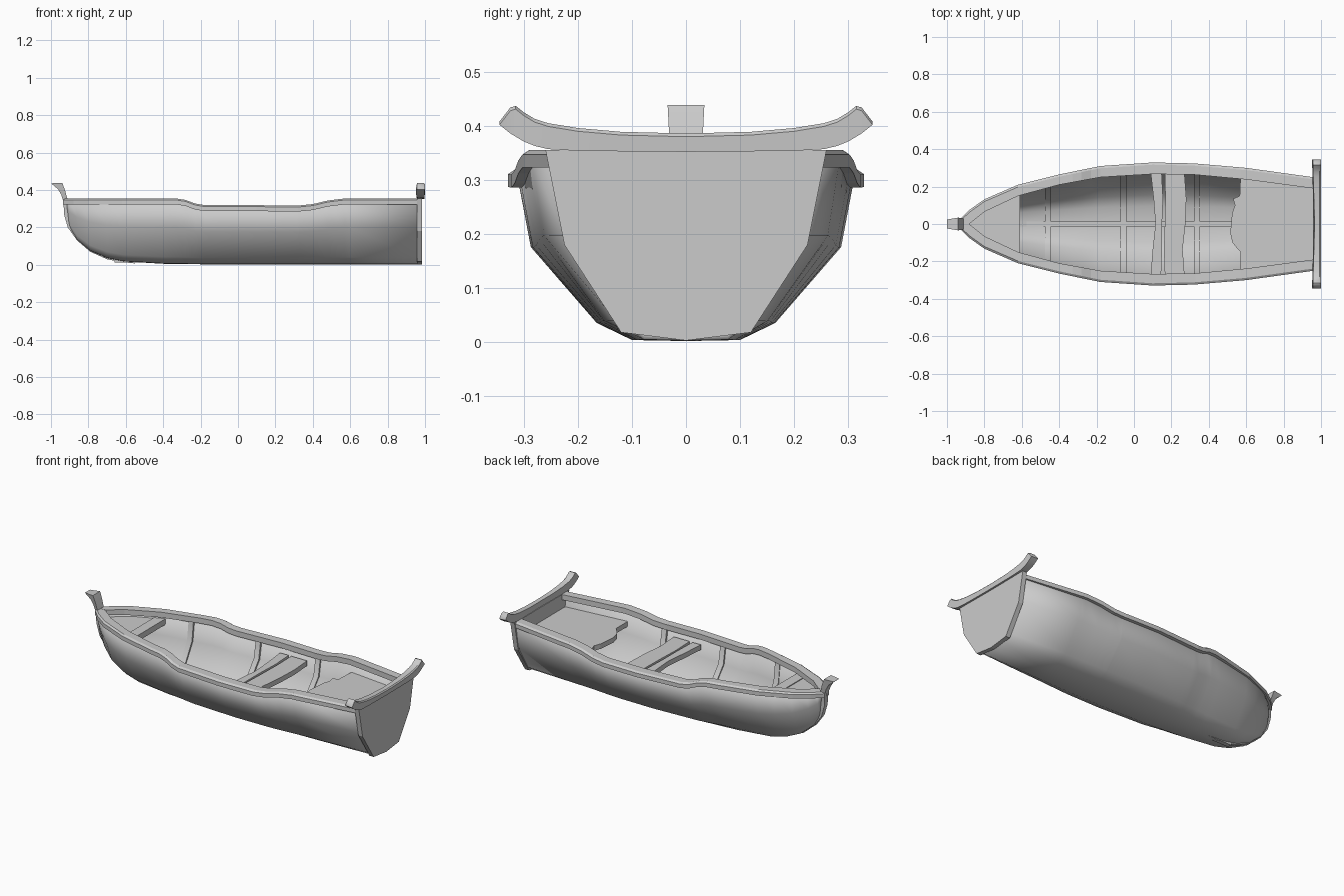
import bpy, bmesh, math

if "Cube" in bpy.data.objects:
    bpy.data.objects.remove(bpy.data.objects["Cube"])

wood = bpy.data.materials.new("weathered grey wood")
wood.use_nodes = True
GREY = (0.6, 0.6, 0.6, 1)
wood.diffuse_color = GREY
wood.node_tree.nodes["Principled BSDF"].inputs["Base Color"].default_value = GREY

# Hull stations: x, keel height, half beam at the rail
STATIONS = [(-.92, .28, .015), (-.90, .20, .04), (-.86, .135, .075), (-.79, .075, .13),
            (-.70, .036, .17), (-.61, .018, .205), (-.40, .006, .25), (-.18, .003, .29),
            (.10, .002, .312), (.32, .002, .308), (.60, .002, .285), (.96, .003, .245)]
SHEER = [(-1, .355), (-.33, .355), (-.28, .347), (-.23, .328), (-.18, .32), (.33, .318),
         (.40, .325), (.48, .344), (.57, .355), (1, .355)]
SECTION = [(0, 0), (.32, .006), (.53, .11), (.92, .57), (1, 1)]


def lerp(table, x, col=1):
    for a, b in zip(table, table[1:]):
        if x <= b[0]:
            t = max(0, (x - a[0]) / (b[0] - a[0]))
            return a[col] + t * (b[col] - a[col])
    return table[-1][col]


def half_section(x, inset=0.0):
    keel, beam = lerp(STATIONS, x, 1) + inset, max(lerp(STATIONS, x, 2) - inset, .004)
    top = lerp(SHEER, x) - .012
    return [(beam * w, keel + (top - keel) * h) for w, h in SECTION]


def inner_width(x, z):
    return lerp([(h, w) for w, h in half_section(x, .015)], z)


def finish(name, bm, smooth=None):
    bmesh.ops.recalc_face_normals(bm, faces=bm.faces)
    mesh = bpy.data.meshes.new(name)
    bm.to_mesh(mesh)
    bm.free()
    mesh.materials.append(wood)
    obj = bpy.data.objects.new(name, mesh)
    bpy.context.collection.objects.link(obj)
    if smooth:
        bpy.ops.object.select_all(action='DESELECT')
        obj.select_set(True)
        bpy.context.view_layer.objects.active = obj
        bpy.ops.object.shade_smooth_by_angle(angle=math.radians(smooth))
    return obj


def loft(name, rows, smooth=None, closed=True):
    """Skin a list of equal rings; closed rings get end caps."""
    bm = bmesh.new()
    grid = [[bm.verts.new(p) for p in row] for row in rows]
    n = len(rows[0])
    for a, b in zip(grid, grid[1:]):
        for i in range(n if closed else n - 1):
            j = (i + 1) % n
            bm.faces.new((a[i], a[j], b[j], b[i]))
    if closed:
        bm.faces.new(grid[0])
        bm.faces.new(grid[-1])
    return finish(name, bm, smooth)


def mirrored(half):
    return [(-y, z) for y, z in reversed(half)] + half[1:]


def slab(name, outline, top, thick):
    return loft(name, [[(x, y, z) for x, y in outline] for z in (top - thick, top)])


def box(name, x0, x1, y, z0, z1):
    slab(name, [(x0, -y), (x1, -y), (x1, y), (x0, y)], z1, z1 - z0)


# Hull shell
xs = sorted({s[0] for s in STATIONS} | {s[0] for s in SHEER if -.9 < s[0] < .9})
hull = loft("hull", [[(x, y, z) for y, z in mirrored(half_section(x))] for x in xs], 50, False)
shell = hull.modifiers.new("planking", 'SOLIDIFY')
shell.thickness = .015
shell.offset = -1

# Rails: outer and inner edge in plan
OUTER = [(-.935, .022), (-.88, .075), (-.80, .132), (-.62, .21), (-.40, .265), (-.18, .31),
         (.10, .329), (.32, .324), (.60, .30), (.96, .25)]
INNER = [(-.935, .001), (-.88, .001), (-.80, .065), (-.62, .15), (-.40, .21), (-.18, .25),
         (.10, .267), (.32, .264), (.60, .238), (.96, .19)]
rail_xs = sorted({p[0] for p in OUTER} | {s[0] for s in SHEER if -.9 < s[0] < .9})
for side, label in ((1, "left"), (-1, "right")):
    rows = []
    for x in rail_xs:
        o, i, z = lerp(OUTER, x), lerp(INNER, x), lerp(SHEER, x)
        rows.append([(x, side * y, h) for y, h in
                     ((i, z - .032), (i, z), (o - .012, z), (o, z - .008), (o, z - .032))])
    loft(label + "_rail", rows)

# Transom plate
transom = mirrored([(0, .003), (.12, .018), (.225, .18), (.26, .355)])
loft("transom", [[(x, y, z) for y, z in transom] for x in (.957, .985)])

# Curved stern beam with upturned ends
beam = [(0, .352, .386), (.12, .353, .389), (.20, .354, .396), (.255, .357, .405), (.28, .363, .413),
        (.30, .371, .425), (.315, .38, .437), (.325, .386, .434), (.345, .402, .408)]
rows = []
for y, lo, hi in [(-y, a, b) for y, a, b in reversed(beam)] + beam[1:]:
    x0 = .962 - .03 * abs(y)
    rows.append([(x0, y, lo + .003), (x0 + .004, y, hi), (.993, y, hi), (.999, y, hi - .006), (.997, y, lo)])
loft("stern_beam", rows, 40)

# Stem post and its flared head: outer x, z, inner x, z, half width
STEM = [(-.55, .008, -.55, .03, .012), (-.62, .014, -.61, .04, .014), (-.70, .03, -.68, .06, .016),
        (-.79, .07, -.76, .10, .018), (-.86, .13, -.83, .15, .02), (-.91, .20, -.88, .21, .021),
        (-.93, .27, -.90, .27, .022), (-.933, .335, -.905, .335, .024), (-.945, .375, -.915, .362, .03),
        (-.963, .405, -.925, .40, .032), (-1, .436, -.94, .439, .034)]
loft("stem_post", [[(a, -w * .7, b), (a, w * .7, b), (c, w, d), (c, -w, d)] for a, b, c, d, w in STEM], 40)

# Ribs follow the inside of the planking
for k, x in enumerate((-.46, -.055, .337)):
    rows = []
    for j, (y, z) in enumerate(mirrored(half_section(x, .012))):
        rows.append([(x - .016, y, z), (x + .016, y, z),
                     (x + .016, y * .95, z + .014 * (1 - abs(j - 4) / 4)),
                     (x - .016, y * .95, z + .014 * (1 - abs(j - 4) / 4))])
    loft("rib_%d" % (k + 1), rows, 40)

# Keelson along the floor
box("keelson", -.66, .95, .013, .012, .034)


def deck_edge(points, z):
    return [(x, -inner_width(x, z)) for x in points] + [(x, inner_width(x, z)) for x in reversed(points)]


# Foredeck and its edge batten
slab("foredeck", deck_edge((-.9, -.86, -.79, -.70, -.61), .285), .30, .03)
slab("foredeck_batten", deck_edge((-.67, -.61), .285), .305, .035)

# Aft deck with a broken front edge
z = .27
jagged = [(.565, .15), (.53, .135), (.54, .10), (.525, .06), (.52, .01), (.515, -.05), (.527, -.10),
          (.555, -.135), (.57, -.15)]
left = [(x, inner_width(x, z)) for x in (.96, .6, .57)]
slab("aft_deck", left + jagged + [(x, -y) for x, y in reversed(left)], z, .03)

# Worn thwart made of two planks
Y = .27
for name, front, back in (("thwart_fore", (.09, .10, .115, .105, .09), (.145, .15, .15, .155, .148)),
                          ("thwart_aft", (.165, .16, .165, .168, .165), (.27, .26, .275, .28, .27))):
    ys = [Y * t for t in (-1, -.5, 0, .5, 1)]
    slab(name, list(zip(front, ys)) + list(zip(back, ys))[::-1], .255, .03)
